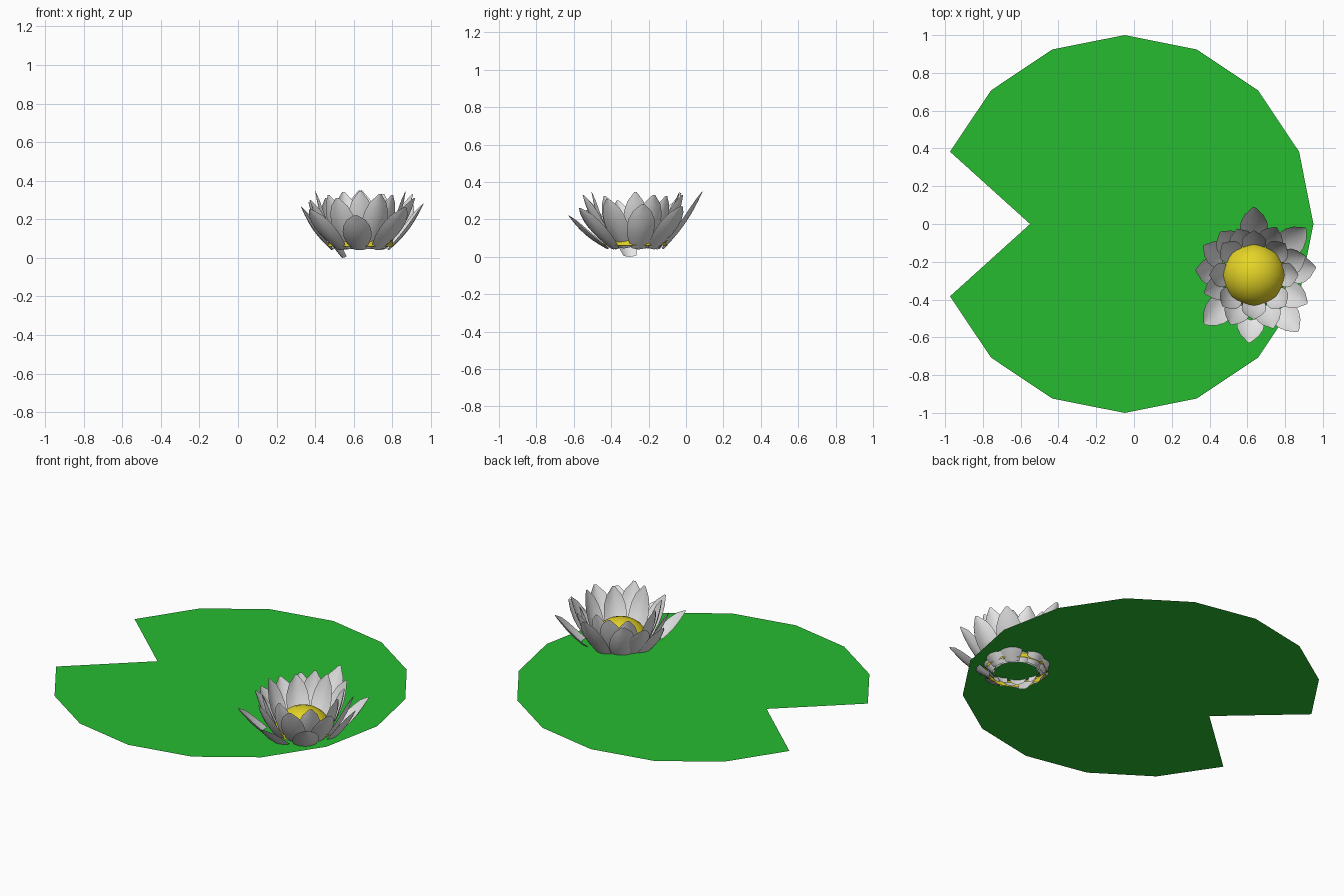
import bpy, bmesh, math
from mathutils import Vector

if "Cube" in bpy.data.objects:
    bpy.data.objects.remove(bpy.data.objects["Cube"])

FLOWER = Vector((0.635, -0.27, 0.0))


def material(name, rgb):
    m = bpy.data.materials.new(name)
    m.diffuse_color = (*rgb, 1)
    m.use_nodes = True
    m.node_tree.nodes["Principled BSDF"].inputs["Base Color"].default_value = m.diffuse_color
    return m


GREEN = material("leaf green", (0.02, 0.50, 0.03))
WHITE = material("petal white", (0.80, 0.80, 0.80))
YELLOW = material("centre yellow", (0.78, 0.66, 0.02))


def make_object(name, bm, mat, smooth=False):
    me = bpy.data.meshes.new(name)
    bm.to_mesh(me)
    bm.free()
    me.materials.append(mat)
    for p in me.polygons:
        p.use_smooth = smooth
    ob = bpy.data.objects.new(name, me)
    bpy.context.collection.objects.link(ob)
    return ob


# Lily pad: thin 16-sided disc with one corner pulled in to form the notch
bm = bmesh.new()
rim = []
for i in range(16):
    a = math.tau * i / 16
    r = 0.5 if i == 8 else 1.0
    rim.append(bm.verts.new((-0.05 + r * math.cos(a), r * math.sin(a), 0.095)))
hub = bm.verts.new((-0.05, 0, 0.095))
for i in range(16):
    bm.faces.new((hub, rim[i], rim[(i + 1) % 16]))
make_object("lily_pad", bm, GREEN)

# Flower centre: open yellow dome
bm = bmesh.new()
bmesh.ops.create_uvsphere(bm, u_segments=16, v_segments=12, radius=0.172)
bmesh.ops.delete(bm, geom=[v for v in bm.verts if v.co.z < -0.01], context='VERTS')
bmesh.ops.translate(bm, verts=bm.verts, vec=FLOWER + Vector((0, 0, 0.06)))
make_object("flower_centre", bm, YELLOW, True)

# Petals: cupped single-surface blades leaning outward from the base
WIDTHS = [0.52, 0.78, 0.95, 1.0, 0.92, 0.66, 0.10]


def petal(bm, azimuth, base_r, base_z, tip_r, tip_z, half_width, cup):
    a = math.radians(azimuth)
    out = Vector((math.cos(a), math.sin(a), 0))
    side = Vector((-out.y, out.x, 0))
    base = out * base_r + Vector((0, 0, base_z))
    tip = out * tip_r + Vector((0, 0, tip_z))
    d = (tip - base).normalized()
    inward = side.cross(d)
    if inward.dot(out) > 0:
        inward = -inward
    rows = []
    for i, w in enumerate(WIDTHS):
        t = i / (len(WIDTHS) - 1)
        mid = base.lerp(tip, t) - inward * 0.018 * math.sin(math.pi * t)
        row = []
        for j in range(-2, 3):
            s = j / 2
            row.append(bm.verts.new(FLOWER + mid + side * s * w * half_width
                                    + inward * cup * w * s * s))
        rows.append(row)
    for r0, r1 in zip(rows, rows[1:]):
        for j in range(4):
            bm.faces.new((r0[j], r0[j + 1], r1[j + 1], r1[j]))


# azimuth, tip radius, tip height
OUTER = [(7, .33, .28), (42, .37, .27), (90, .36, .35), (128, .29, .31),
         (175, .31, .265), (225, .37, .25), (266, .36, .22), (308, .38, .26)]
MIDDLE = [(-28, .32, .31), (20, .29, .33), (65, .28, .33), (110, .26, .34),
          (150, .31, .29), (200, .28, .30), (245, .29, .31), (290, .30, .33)]

bm = bmesh.new()
for az, r, z in OUTER:
    petal(bm, az, 0.15, 0.04, r, z, 0.075, 0.025)
make_object("outer_petals", bm, WHITE, True)

bm = bmesh.new()
for az, r, z in MIDDLE:
    low = az == 200          # one petal hangs below the others
    petal(bm, az, 0.10 if low else 0.135, 0.0 if low else 0.045, r, z, 0.07, 0.025)
make_object("middle_petals", bm, WHITE, True)

bm = bmesh.new()
for k in range(8):
    petal(bm, 45 * k, 0.125, 0.05, 0.235, 0.345 - 0.02 * (k % 2), 0.065, 0.022)
make_object("inner_petals", bm, WHITE, True)
